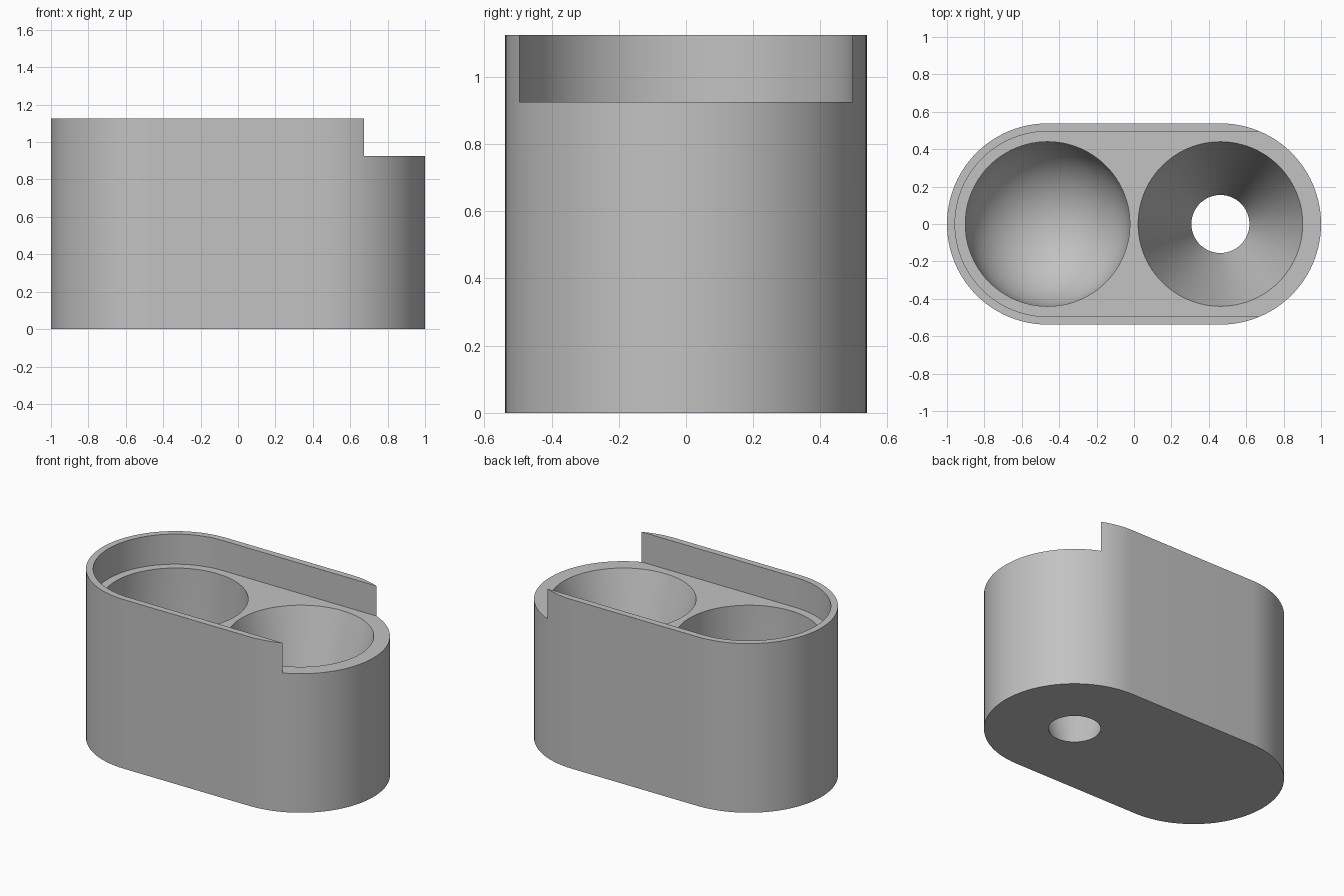
import bpy, bmesh, math

cube = bpy.data.objects.get("Cube")
if cube:
    bpy.data.objects.remove(cube, do_unlink=True)

CX = 0.462              # distance of each well from the middle
R_OUT, R_SLOT, R_WELL, R_HOLE = 0.538, 0.495, 0.44, 0.155
TOP, FLOOR, BOWL_Z = 1.125, 0.925, 0.04
SEG = 96

grey = bpy.data.materials.new("plain grey")
grey.use_nodes = True
colour = (0.54, 0.54, 0.54, 1)
grey.diffuse_color = colour
grey.node_tree.nodes["Principled BSDF"].inputs["Base Color"].default_value = colour


def make_object(name, bm):
    bmesh.ops.recalc_face_normals(bm, faces=bm.faces)
    mesh = bpy.data.meshes.new(name)
    bm.to_mesh(mesh)
    bm.free()
    mesh.materials.append(grey)
    obj = bpy.data.objects.new(name, mesh)
    bpy.context.collection.objects.link(obj)
    return obj


def half_circle(cx, r, start):
    steps = SEG // 2
    return [(cx + r * math.cos(start + math.pi * i / steps),
             r * math.sin(start + math.pi * i / steps)) for i in range(steps + 1)]


def prism(name, outline, z0, z1):
    bm = bmesh.new()
    face = bm.faces.new([bm.verts.new((x, y, z0)) for x, y in outline])
    ext = bmesh.ops.extrude_face_region(bm, geom=[face])
    top = [v for v in ext["geom"] if isinstance(v, bmesh.types.BMVert)]
    bmesh.ops.translate(bm, verts=top, vec=(0, 0, z1 - z0))
    return make_object(name, bm)


def lathe(name, cx, profile):
    """Closed solid of revolution from (radius, z) points."""
    bm = bmesh.new()
    verts = [bm.verts.new((cx + r, 0, z)) for r, z in profile]
    edges = [bm.edges.new(pair) for pair in zip(verts, verts[1:])]
    bmesh.ops.spin(bm, geom=verts + edges, cent=(cx, 0, 0), axis=(0, 0, 1),
                   angle=math.tau, steps=SEG, use_duplicate=False)
    bmesh.ops.remove_doubles(bm, verts=bm.verts, dist=1e-5)
    return make_object(name, bm)


# Body with rounded ends
body = prism("holder_body",
             half_circle(CX, R_OUT, -math.pi / 2) + half_circle(-CX, R_OUT, math.pi / 2),
             0, TOP)

# Recess inside the lip, open at the +x end
slot = prism("slot_cutter",
             half_circle(-CX, R_SLOT, math.pi / 2) + [(1.2, -R_SLOT), (1.2, R_SLOT)],
             FLOOR, TOP + 0.1)

# Deep well with a round bottom
centre_z = BOWL_Z + R_WELL
bowl = [(R_WELL * math.sin(a), centre_z - R_WELL * math.cos(a))
        for a in (math.pi / 2 * i / 24 for i in range(25))]
round_well = lathe("round_well_cutter", -CX, bowl + [(R_WELL, 1.05), (0, 1.05)])

# Funnel that goes right through the base, extended past both surfaces
slope = (R_WELL - R_HOLE) / FLOOR
low, high = -0.05, 1.05
funnel = lathe("funnel_cutter", CX, [(0, low), (R_HOLE + slope * low, low),
                                     (R_HOLE + slope * high, high), (0, high)])

# Cut the body
cutters = [slot, round_well, funnel]
for cutter in cutters:
    cutter.hide_render = True
    mod = body.modifiers.new(cutter.name, "BOOLEAN")
    mod.operation = "DIFFERENCE"
    mod.solver = "EXACT"
    mod.object = cutter

bpy.context.view_layer.update()
graph = bpy.context.evaluated_depsgraph_get()
cut_mesh = bpy.data.meshes.new_from_object(body.evaluated_get(graph))
body.modifiers.clear()
body.data = cut_mesh
for cutter in cutters:
    bpy.data.objects.remove(cutter, do_unlink=True)

# Smooth curved walls, crisp rims
bpy.ops.object.select_all(action="DESELECT")
body.select_set(True)
bpy.context.view_layer.objects.active = body
bpy.ops.object.shade_smooth_by_angle(angle=math.radians(30))
